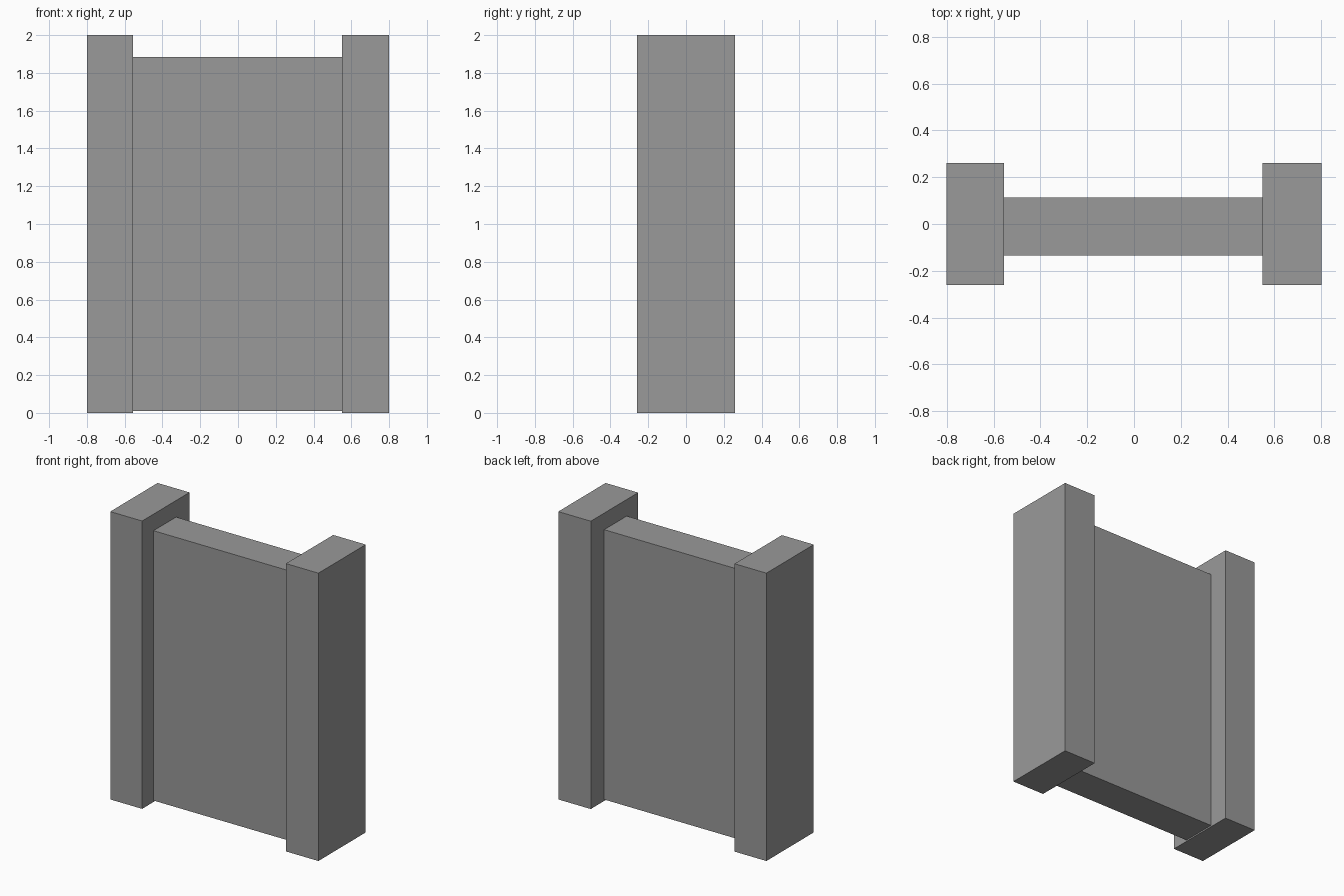
import bpy
from mathutils import Vector

default = bpy.data.objects.get("Cube")
if default:
    bpy.data.objects.remove(default, do_unlink=True)

# Plain grey for every part
GREY = (0.32, 0.32, 0.32, 1.0)
grey = bpy.data.materials.new("plain_grey")
grey.use_nodes = True
grey.diffuse_color = GREY
grey.node_tree.nodes["Principled BSDF"].inputs["Base Color"].default_value = GREY


def box(name, low, high):
    """Flat-shaded box between two opposite corners."""
    low, high = Vector(low), Vector(high)
    bpy.ops.mesh.primitive_cube_add(size=1, location=(low + high) / 2)
    part = bpy.context.object
    part.name = part.data.name = name
    part.scale = high - low
    bpy.ops.object.transform_apply(location=False, rotation=False, scale=True)
    part.data.materials.append(grey)
    return part


# Two full-height side posts
box("right_post", (-0.8, -0.26, 0), (-0.555, 0.26, 2))
box("left_post", (0.55, -0.26, 0), (0.8, 0.26, 2))

# Thinner panel between the posts, slightly lower and set a little forward
box("centre_panel", (-0.555, -0.135, 0.01), (0.55, 0.113, 1.885))
